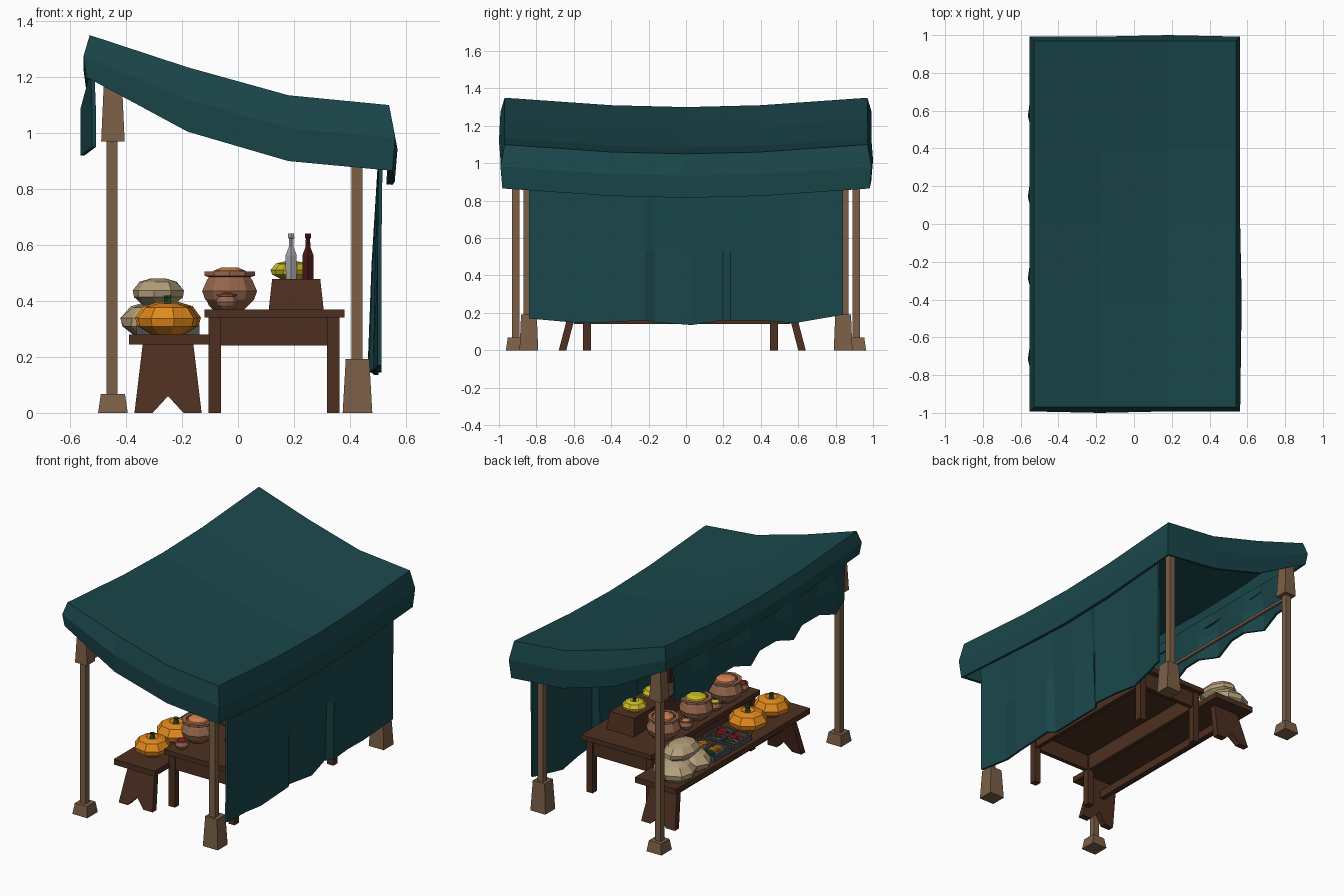
import bpy, bmesh, math, random
from mathutils import Vector

if "Cube" in bpy.data.objects:
    bpy.data.objects.remove(bpy.data.objects["Cube"])
random.seed(4)


def mat(name, r, g, b):
    m = bpy.data.materials.new(name)
    m.diffuse_color = (r, g, b, 1)
    m.use_nodes = True
    m.node_tree.nodes["Principled BSDF"].inputs["Base Color"].default_value = m.diffuse_color
    return m


CLOTH = mat("teal_cloth", .010, .062, .070)
POST = mat("light_wood", .20, .115, .062)
WOOD = mat("dark_wood", .075, .028, .014)
ORANGE = mat("orange", .75, .25, .012)
GREEN = mat("green", .02, .08, .02)
SACK = mat("sackcloth", .46, .35, .20)
CLAY = mat("clay", .30, .13, .075)
YELLOW = mat("yellow", .60, .50, .02)
SPICE = mat("spice", .65, .22, .08)
RED = mat("red", .40, .01, .015)
GREY = mat("slate", .07, .075, .085)
GLASS = mat("pale_glass", .35, .35, .38)
WINE = mat("dark_glass", .06, .008, .008)


def make(name, verts, faces, m, thick=0):
    me = bpy.data.meshes.new(name)
    me.from_pydata([tuple(v) for v in verts], [], faces)
    bm = bmesh.new()
    bm.from_mesh(me)
    bmesh.ops.recalc_face_normals(bm, faces=bm.faces)
    bm.to_mesh(me)
    bm.free()
    me.materials.append(m)
    ob = bpy.data.objects.new(name, me)
    bpy.context.collection.objects.link(ob)
    if thick:
        mod = ob.modifiers.new("thickness", 'SOLIDIFY')
        mod.thickness = thick
        mod.offset = 0
    return ob


def block(name, x, y, z0, z1, bot, top, m):
    """Tapered box from half-sizes at the bottom and the top."""
    v = [(x + sx * h[0], y + sy * h[1], z) for z, h in ((z0, bot), (z1, top))
         for sx, sy in ((-1, -1), (1, -1), (1, 1), (-1, 1))]
    f = [(0, 1, 2, 3), (4, 5, 6, 7)] + [(i, (i + 1) % 4, (i + 1) % 4 + 4, i + 4) for i in range(4)]
    return make(name, v, f, m)


def box(name, x0, x1, y0, y1, z0, z1, m):
    h = ((x1 - x0) / 2, (y1 - y0) / 2)
    return block(name, (x0 + x1) / 2, (y0 + y1) / 2, z0, z1, h, h, m)


def lathe(name, loc, prof, n, m, sx=1, sy=1, lobe=0, noise=0):
    """Faceted turned shape from (radius, height) points."""
    v, f = [], []
    for r, z in prof:
        for i in range(n):
            a = 2 * math.pi * (i + .5) / n
            k = r * (1 - lobe * (i % 2)) * (1 + random.uniform(-noise, noise))
            v.append((loc[0] + k * sx * math.cos(a), loc[1] + k * sy * math.sin(a), loc[2] + z))
    for j in range(len(prof) - 1):
        for i in range(n):
            k = (i + 1) % n
            f.append((j * n + i, j * n + k, j * n + n + k, j * n + n + i))
    f += [tuple(range(n)), tuple(range(len(v) - n, len(v)))]
    return make(name, v, f, m)


# Canopy: sagging top with a hanging valance all round
XS, ZS, HS = (-.53, -.18, .18, .54), (1.35, 1.235, 1.135, 1.10), (.15, .23, .235, .235)
YS, SAG = (-.97, -.4, 0, .4, .97), (0, .04, .05, .04, 0)
verts = [Vector((x, y, z - s)) for y, s in zip(YS, SAG) for x, z in zip(XS, ZS)]
faces = [(j * 4 + i, j * 4 + i + 1, j * 4 + i + 5, j * 4 + i + 4) for j in range(4) for i in range(3)]
loop = [0, 1, 2, 3, 7, 11, 15, 19, 18, 17, 16, 12, 8, 4]
prev = loop
for drop, out in ((.5, .022), (1, .012)):
    ring = []
    for k in loop:
        i, j = k % 4, k // 4
        o = out + (.008 if (i, j) in ((3, 1), (1, 0), (2, 4)) else 0)
        dx = o * ((i == 3) - (i == 0))
        dy = o * ((j == 4) - (j == 0))
        verts.append(verts[k] + Vector((dx, dy, -drop * HS[i])))
        ring.append(len(verts) - 1)
    n = len(loop)
    faces += [(prev[a], prev[(a + 1) % n], ring[(a + 1) % n], ring[a]) for a in range(n)]
    prev = ring
canopy = make("canopy", verts, faces, CLOTH, .022)
canopy.modifiers[0].offset = -1


def curtain(name, rows, thick):
    """Cloth sheet from rows of points."""
    n = len(rows[0])
    f = [(j * n + i, j * n + i + 1, j * n + n + i + 1, j * n + n + i)
         for j in range(len(rows) - 1) for i in range(n - 1)]
    return make(name, [p for r in rows for p in r], f, CLOTH, thick)


# Long side curtain
cy = (-.84, -.62, -.5, -.22, -.17, .03, .2, .24, .4, .58, .84)
cz = (.17, .15, .145, .16, .15, .135, .16, .16, .16, .145, .19)
fold = (.505, .49, .505, .505, .475, .495, .47, .505, .49, .475, .505)
curtain("side_curtain", [[(.51, y, .95) for y in cy],
                         [(.505 + (x - .505) * .6, y, .53) for x, y in zip(fold, cy)],
                         list(zip(fold, cy, cz))], .014)

# Short wavy curtain under the high edge
sy = [-.86 + 1.72 * i / 12 for i in range(13)]
sx = [-.555 if i % 3 == 1 else -.515 if i % 3 == 0 else -.535 for i in range(13)]
sz = [.95 if i % 3 == 0 else .92 if i % 3 == 1 else .965 for i in range(13)]
curtain("short_curtain", [[(-.52, y, 1.22) for y in sy],
                          [(x, y, 1.09) for x, y in zip(sx, sy)],
                          list(zip(sx, sy, sz))], .014)
box("curtain_rod", -.462, -.446, -.91, .91, .955, .971, POST)

# Posts with footings and head blocks
for s in (-1, 1):
    box("high_post", -.47, -.43, s * .91 - .02, s * .91 + .02, .03, 1.22, POST)
    block("high_post_foot", -.447, s * .91, 0, .068, (.053, .053), (.043, .043), POST)
    block("high_post_head", -.447, s * .91, .97, 1.19, (.042, .042), (.032, .032), POST)
    box("low_post", .405, .445, s * .85 - .02, s * .85 + .02, .05, 1.04, POST)
    block("low_post_foot", .427, s * .84, 0, .192, (.053, .05), (.042, .042), POST)

# Table
box("table_top", -.12, .38, -.58, .52, .34, .37, WOOD)
for x in (-.083, .34):
    for y in (-.53, .47):
        box("table_leg", x - .022, x + .022, y - .022, y + .022, 0, .34, WOOD)
    box("table_long_apron", x - .014, x + .014, -.53, .47, .24, .34, WOOD)
for y in (-.53, .47):
    box("table_end_apron", -.083, .34, y - .014, y + .014, .24, .34, WOOD)

# Bench with splayed, notched leg boards
box("bench_seat", -.39, -.10, -.70, .66, .245, .28, WOOD)
box("bench_stretcher", -.265, -.235, -.60, .56, .14, .19, WOOD)
leg = ((-.37, 0), (-.305, 0), (-.25, .06), (-.195, 0), (-.13, 0), (-.16, .25), (-.34, .25))
for s in (-1, 1):
    v = [(x, -.02 + s * (.64 - .26 * z + t), z) for t in (-.02, .02) for x, z in leg]
    f = [tuple(range(7)), tuple(range(7, 14))] + [(i, (i + 1) % 7, (i + 1) % 7 + 7, i + 7) for i in range(7)]
    make("bench_leg", v, f, WOOD)

# Pumpkins on the bench, gourds on the crate
PUMPKIN = ((.5, 0), (.93, .28), (1, .55), (.75, .92), (.35, 1.05), (.1, .95))


def pumpkin(name, x, y, z, r, h, m):
    lathe(name, (x, y, z), [(a * r, b * h) for a, b in PUMPKIN], 16, m, lobe=.08)
    stem = lathe(name + "_stem", (x, y, z + h * .95), ((r * .16, 0), (r * .1, h * .2), (r * .14, h * .32)), 5, GREEN)
    return stem


pumpkin("pumpkin", -.25, -.27, .28, .12, .11, ORANGE)
pumpkin("pumpkin", -.25, -.51, .28, .11, .105, ORANGE)
block("crate", .208, .04, .37, .478, (.098, .33), (.086, .31), WOOD)
pumpkin("gourd", .19, .25, .478, .075, .06, YELLOW)
pumpkin("gourd", .20, .04, .478, .07, .058, YELLOW)

# Bottles
BOTTLE = ((.022, 0), (.023, .085), (.01, .115), (.009, .145), (.013, .147), (.012, .163))
for x, y, m in ((.19, -.2, GLASS), (.25, -.18, WINE)):
    lathe("bottle", (x, y, .478), BOTTLE, 6, m)

# Clay pots with heaped contents
POT = ((.055, 0), (.092, .035), (.103, .065), (.085, .105), (.078, .115), (.095, .12), (.095, .135), (.072, .135), (.07, .115))
FILL = ((.072, .11), (.06, .138), (.03, .15))
for x, y, k, fill in ((-.03, .27, 1, SPICE), (-.03, -.06, 1, YELLOW), (-.03, -.36, 1, SPICE),
                      (-.04, -.51, .4, RED), (-.06, -.21, .4, YELLOW), (-.07, .1, .4, SPICE)):
    for name, prof, m in (("pot", POT, CLAY), ("pot_contents", FILL, fill)):
        lathe(name, (x, y, .37), [(r * k, z * k) for r, z in prof], 10, m)

# Sacks: two below, one on top
BAG = ((.6, 0), (.95, .3), (1, .55), (.72, .88), (.3, 1))
for x, y, z, rx, ry, h in ((-.29, .53, .275, .135, .12, .12), (-.28, .36, .275, .135, .12, .115),
                           (-.285, .45, .385, .095, .14, .095)):
    lathe("sack", (x, y, z), [(r, t * h) for r, t in BAG], 9, SACK, sx=rx, sy=ry, noise=.06)

# Produce trays
for y, m in ((-.06, RED), (.14, ORANGE)):
    box("tray_floor", -.36, -.14, y - .09, y + .09, .28, .287, GREY)
    for s in (-1, 0, 1):
        box("tray_wall", -.25 + s * .106 - .006, -.25 + s * .106 + .006, y - .09, y + .09, .28, .315, GREY)
    for s in (-1, 1):
        box("tray_side", -.36, -.14, y + s * .085 - .005, y + s * .085 + .005, .28, .315, GREY)
    for i in range(10):
        ob = lathe("vegetable", (0, 0, -.035), ((.004, 0), (.012, .05), (.008, .07)), 5, m if i < 7 else GREEN)
        ob.location = (-.30 if i % 2 else -.20, y - .06 + .013 * i, .302 + .006 * (i % 3))
        ob.rotation_euler = (math.pi / 2, 0, math.pi / 2 + random.uniform(-.4, .4))
